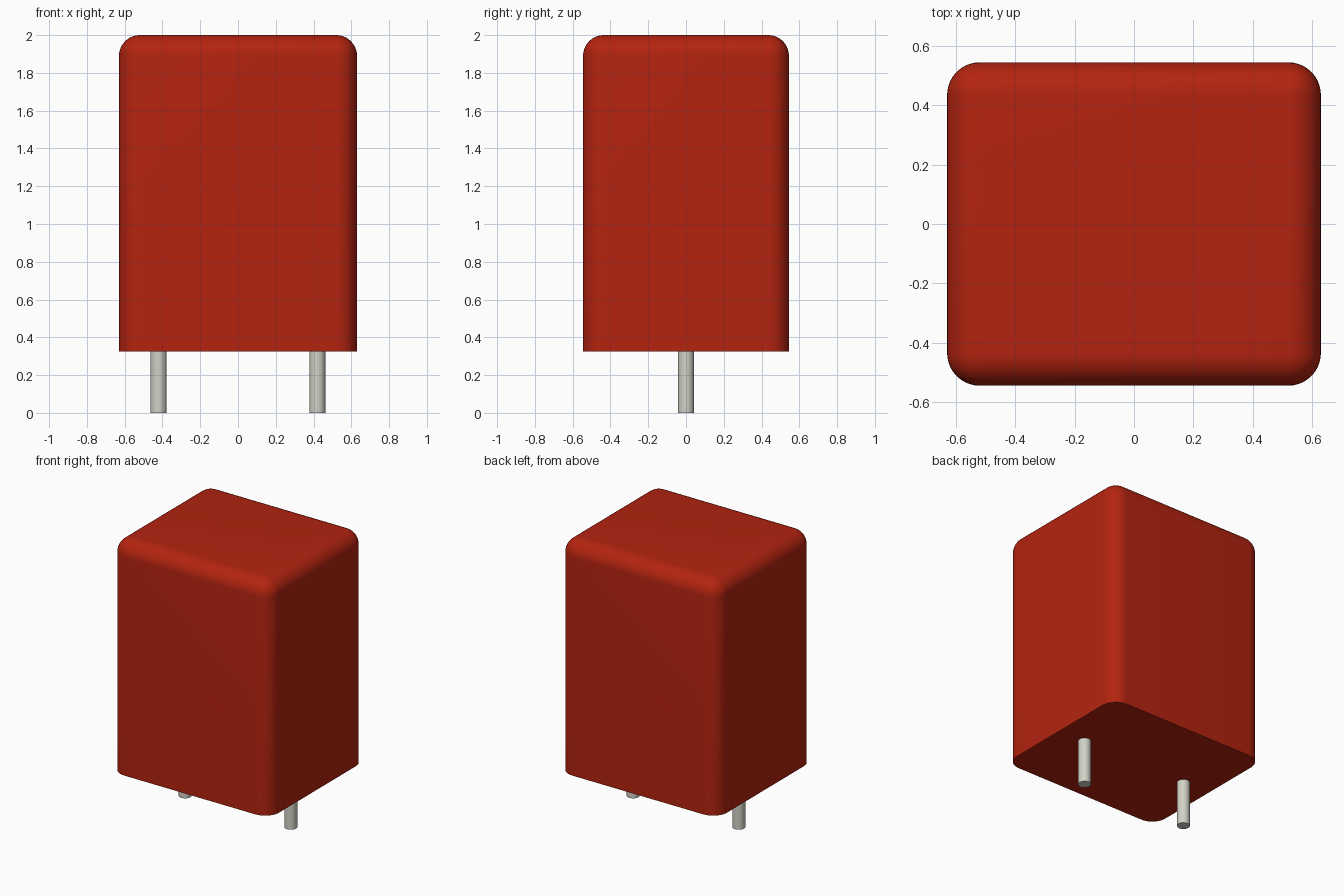
import bpy
import bmesh
import math

cube = bpy.data.objects.get("Cube")
if cube:
    bpy.data.objects.remove(cube, do_unlink=True)

BOTTOM, TOP = 0.325, 2.0
HALF_X, HALF_Y = 0.63, 0.545
ROUNDING = 0.11
PIN_RADIUS, PIN_X = 0.042, 0.42


def make_material(name, color):
    mat = bpy.data.materials.new(name)
    mat.use_nodes = True
    mat.diffuse_color = (*color, 1)
    mat.node_tree.nodes["Principled BSDF"].inputs["Base Color"].default_value = (*color, 1)
    return mat


def finish(obj, mat):
    obj.data.materials.append(mat)
    bpy.ops.object.select_all(action="DESELECT")
    obj.select_set(True)
    bpy.context.view_layer.objects.active = obj
    bpy.ops.object.shade_smooth_by_angle(angle=math.radians(35))


red = make_material("red plastic", (0.45, 0.017, 0.005))
metal = make_material("light grey metal", (0.645, 0.638, 0.571))

# Body: box with rounded upright and top edges, sharp flat underside
bm = bmesh.new()
bmesh.ops.create_cube(bm, size=1)
for v in bm.verts:
    v.co.x *= 2 * HALF_X
    v.co.y *= 2 * HALF_Y
    v.co.z = TOP if v.co.z > 0 else BOTTOM
rounded = [e for e in bm.edges if any(v.co.z > BOTTOM + 0.1 for v in e.verts)]
bmesh.ops.bevel(bm, geom=rounded, offset=ROUNDING, offset_type="OFFSET",
                segments=10, profile=0.5, affect="EDGES")
mesh = bpy.data.meshes.new("body")
bm.to_mesh(mesh)
bm.free()
body = bpy.data.objects.new("body", mesh)
bpy.context.collection.objects.link(body)
finish(body, red)

# Two round pins, ending just inside the body
pin_length = BOTTOM + 0.02
for name, side in (("left_pin", 1), ("right_pin", -1)):
    bpy.ops.mesh.primitive_cylinder_add(vertices=32, radius=PIN_RADIUS, depth=pin_length,
                                        location=(side * PIN_X, 0, pin_length / 2))
    pin = bpy.context.object
    pin.name = name
    finish(pin, metal)
